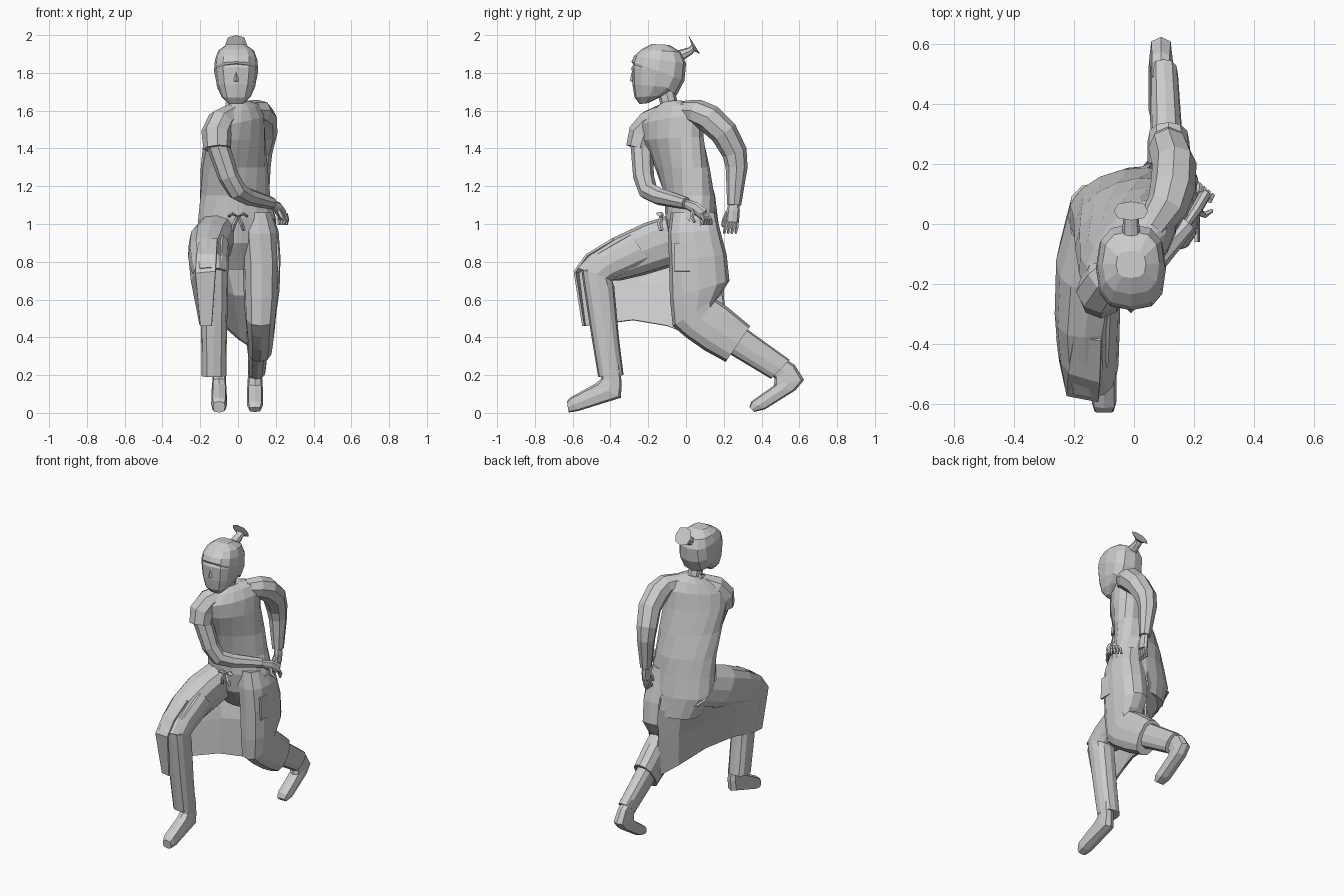
import bpy, bmesh
from math import cos, sin, pi, radians
from mathutils import Vector as V


def loft(name, rings, closed=True, thick=0):
    """Skin a list of equal point rings (or open rows) with flat quads."""
    bm = bmesh.new()
    rows = [[bm.verts.new(p) for p in r] for r in rings]
    n = len(rows[0])
    for a, b in zip(rows, rows[1:]):
        for i in range(n if closed else n - 1):
            j = (i + 1) % n
            bm.faces.new((a[i], a[j], b[j], b[i]))
    if closed:
        bm.faces.new(rows[0])
        bm.faces.new(rows[-1])
    bmesh.ops.recalc_face_normals(bm, faces=bm.faces)
    me = bpy.data.meshes.new(name)
    bm.to_mesh(me)
    bm.free()
    ob = bpy.data.objects.new(name, me)
    bpy.context.collection.objects.link(ob)
    if thick:
        m = ob.modifiers.new("thickness", 'SOLIDIFY')
        m.thickness = thick
    return ob


def profile(name, rows, n=12, box=0.8):
    """Side-view profile: each row is front y,z, back y,z, centre x, half width."""
    rings = []
    sq = lambda t: abs(t) ** box * (1 if t > 0 else -1)
    for y1, z1, y2, z2, x, w in rows:
        c, h = V((x, (y1 + y2) / 2, (z1 + z2) / 2)), V((0, (y1 - y2) / 2, (z1 - z2) / 2))
        rings.append([c + h * sq(cos(2 * pi * i / n)) + V((w * sq(sin(2 * pi * i / n)), 0, 0))
                      for i in range(n)])
    return loft(name, rings)


def tube(name, pts, ref, n=8, flat=1.0):
    """Limb along x,y,z,radius points."""
    P = [V(p[:3]) for p in pts]
    rings = []
    for k, p in enumerate(P):
        t = (P[min(k + 1, len(P) - 1)] - P[max(k - 1, 0)]).normalized()
        u = t.cross(V(ref)).normalized()
        v = t.cross(u)
        rings.append([p + pts[k][3] * (u * cos(2 * pi * i / n) + v * flat * sin(2 * pi * i / n))
                      for i in range(n)])
    return loft(name, rings)


# Torso: twisted from hips to shoulders (z, cx, cy, half width, half depth, angle, tilt)
rings = []
for z, cx, cy, a, b, ang, tilt in [
        (0.76, 0.0, 0.1, .15, .09, 12, 0), (0.9, -.01, 0.05, .215, .135, 10, 0),
        (1.03, -.005, 0.03, .21, .135, 12, 0),
        (1.15, -.015, 0.02, .195, .125, 20, 0), (1.3, -.02, -.02, .195, .12, 32, 0),
        (1.45, -.02, -.07, .2, .12, 45, .01), (1.55, -.01, -.08, .2, .105, 50, .03),
        (1.61, 0.0, -.075, .15, .075, 50, .03), (1.645, 0.0, -.08, .055, .05, 45, .01)]:
    r, d = radians(ang), []
    for i in range(16):
        u, w = cos(2 * pi * i / 16), sin(2 * pi * i / 16)
        d.append((cx + a * u * cos(r) - b * w * sin(r), cy + a * u * sin(r) + b * w * cos(r),
                  z + tilt * u))
    rings.append(d)
loft("torso_robe", rings)

# Neck, face, hair and topknot
tube("neck", [(0, -.07, 1.59, .06), (-.005, -.09, 1.64, .046), (-.01, -.11, 1.72, .046)], (1, 0, 0))
profile("face", [(-.245, 1.635, -.2, 1.64, -.01, .04), (-.272, 1.67, -.12, 1.68, -.01, .078),
                 (-.284, 1.74, -.05, 1.72, -.01, .102), (-.288, 1.83, -.02, 1.80, -.01, .114),
                 (-.25, 1.89, -.03, 1.88, -.01, .09)], 12, .72)
profile("hair", [(-.283, 1.85, -.05, 1.68, -.01, .108), (-.288, 1.86, -.008, 1.76, -.01, .117),
                 (-.275, 1.89, .0, 1.85, -.01, .112), (-.235, 1.925, -.025, 1.91, -.01, .095),
                 (-.18, 1.953, -.09, 1.948, -.01, .05)], 12, .75)
tube("nose", [(-.01, -.278, 1.8, .01), (-.01, -.286, 1.755, .012)], (1, 0, 0), 4)
profile("topknot", [(-.04, 1.92, -.01, 1.87, -.01, .03), (.015, 1.935, .035, 1.9, -.01, .025),
                    (.03, 1.95, .045, 1.915, -.01, .03), (.012, 2.0, .075, 1.9, -.01, .057)], 8)

# Collar: crossing lapels
for s, e in [(-1, (.02, -.155, 1.56)), (1, (-.03, -.16, 1.57))]:
    tube("lapel", [(s * .05, -.05 + .02 * s, 1.635, .02), (s * .035 - .01, -.12, 1.615, .018),
                   (*e, .012)], (1, 0, 0), 5)

# Rear arm: sleeve and palm
tube("rear_sleeve", [(.06, -.01, 1.6, .055), (.11, .06, 1.59, .07), (.13, .12, 1.56, .076),
                     (.135, .2, 1.485, .074), (.115, .257, 1.38, .067), (.115, .268, 1.3, .058),
                     (.125, .255, 1.1, .037)], (1, 0, 0))
tube("rear_hand", [(.125, .255, 1.13, .024), (.13, .25, 1.07, .035), (.13, .245, 1.01, .035)],
     (1, 0, 0), 8, .6)
# Front arm: short outer sleeve, long inner sleeve and palm
R = (1, -1, 0)
tube("front_outer_sleeve", [(-.03, -.12, 1.585, .055), (-.09, -.18, 1.54, .075),
                            (-.115, -.225, 1.48, .08), (-.11, -.245, 1.4, .073)], R)
tube("front_sleeve", [(-.12, -.235, 1.46, .062), (-.05, -.225, 1.25, .055), (-.005, -.2, 1.175, .052),
                      (.05, -.14, 1.145, .046), (.18, 0, 1.11, .032)], R)
tube("front_hand", [(.17, -.01, 1.11, .022), (.21, .05, 1.085, .033), (.235, .095, 1.05, .033)],
     R, 8, .6)
# Fingers and thumbs for both hands
for i in range(4):
    k = i - 1.5
    tube("rear_finger", [(.13, .245 + k * .017, 1.02, .01), (.125, .24 + k * .02, .985, .01),
                         (.115, .232 + k * .02, .95, .007)], (1, 0, 0), 5)
    tube("front_finger", [(.235 + k * .012, .09 - k * .008, 1.055, .01),
                          (.24 + k * .014, .112 - k * .012, 1.025, .01),
                          (.235 + k * .014, .11 - k * .015, .995, .007)], R, 5)
tube("rear_thumb", [(.13, .22, 1.06, .013), (.12, .2, 1.02, .011), (.115, .195, .985, .007)],
     (1, 0, 0), 5)
tube("front_thumb", [(.215, .04, 1.07, .013), (.235, .03, 1.035, .011), (.26, .045, 1.01, .007)],
     R, 5)

# Rear leg: draped thigh, trouser cuff and foot
profile("rear_thigh_robe", [(-.08, 1.06, .16, 1.06, .1, .08), (-.095, .95, .18, .97, .115, .1),
                            (-.09, .8, .215, .84, .125, .1), (-.085, .6, .23, .7, .125, .095),
                            (-.07, .46, .18, .62, .12, .085), (0, .4, .16, .6, .12, .08),
                            (.1, .33, .22, .56, .12, .075), (.21, .27, .34, .46, .115, .07)])
profile("rear_trouser", [(.2, .33, .3, .46, .11, .055), (.45, .18, .55, .28, .1, .047)])
profile("rear_foot", [(.43, .23, .5, .3, .09, .036), (.47, .18, .575, .255, .09, .036),
                      (.465, .145, .625, .175, .09, .04), (.43, .12, .58, .12, .09, .042),
                      (.345, .06, .42, .02, .09, .042), (.335, .03, .36, .005, .09, .032)], 8, .6)
loft("rear_hip_pocket", [[(.221, -.06, .75), (.221, .02, .75)], [(.214, -.06, .9), (.214, .02, .9)]],
     False, .012)

# Front leg: robe over the thigh, trouser and foot
profile("front_thigh_robe", [(-.08, 1.05, .14, .85, -.11, .11), (-.22, 1.005, -.02, .79, -.145, .115),
                             (-.38, .93, -.22, .73, -.165, .1), (-.5, .85, -.35, .7, -.16, .095),
                             (-.58, .77, -.40, .7, -.15, .09)])
profile("front_trouser", [(-.3, .95, -.18, .79, -.125, .08), (-.47, .85, -.37, .71, -.135, .085),
                          (-.555, .77, -.39, .7, -.13, .078), (-.545, .69, -.38, .67, -.125, .072),
                          (-.5, .4, -.355, .4, -.127, .068), (-.465, .19, -.33, .2, -.127, .065)])
profile("front_foot", [(-.44, .26, -.35, .26, -.1, .035), (-.45, .18, -.34, .15, -.1, .036),
                       (-.48, .155, -.345, .08, -.1, .04), (-.615, .08, -.57, .01, -.1, .042),
                       (-.63, .06, -.622, .002, -.1, .032)], 8, .6)

# Skirt: hangs over the front knee and sweeps round behind to the rear leg
columns = [
    [(-.11, -.39, .925), (-.115, -.53, .84), (-.12, -.595, .75), (-.14, -.55, .46)],
    [(-.2, -.38, .92), (-.22, -.5, .84), (-.225, -.575, .74), (-.2, -.54, .46)],
    [(-.25, -.28, .87), (-.26, -.38, .8), (-.25, -.46, .7), (-.205, -.44, .47)],
    [(-.25, -.1, .88), (-.245, -.18, .8), (-.215, -.24, .68), (-.16, -.28, .49)],
    [(-.19, .07, .9), (-.17, .05, .8), (-.12, -.02, .66), (-.08, -.1, .46)],
    [(-.09, .15, .9), (-.07, .155, .8), (-.03, .12, .62), (0, .08, .39)],
    [(.05, .19, .9), (.06, .205, .8), (.07, .2, .62), (.06, .23, .35)]]
loft("skirt_panel", columns, False, .012)

# Waist bow: two loops and two tails
for s in (-1, 1):
    tube("bow_loop", [(0, -.13, 1.04, .008), (s * .03, -.14, 1.055, .02), (s * .05, -.13, 1.04, .012)],
         (0, 0, 1), 6, .5)
    tube("bow_tail", [(0, -.13, 1.04, .01), (s * .02, -.14, 1.0, .014), (s * .03, -.13, .965, .012)],
         (1, 0, 0), 4, .8)
